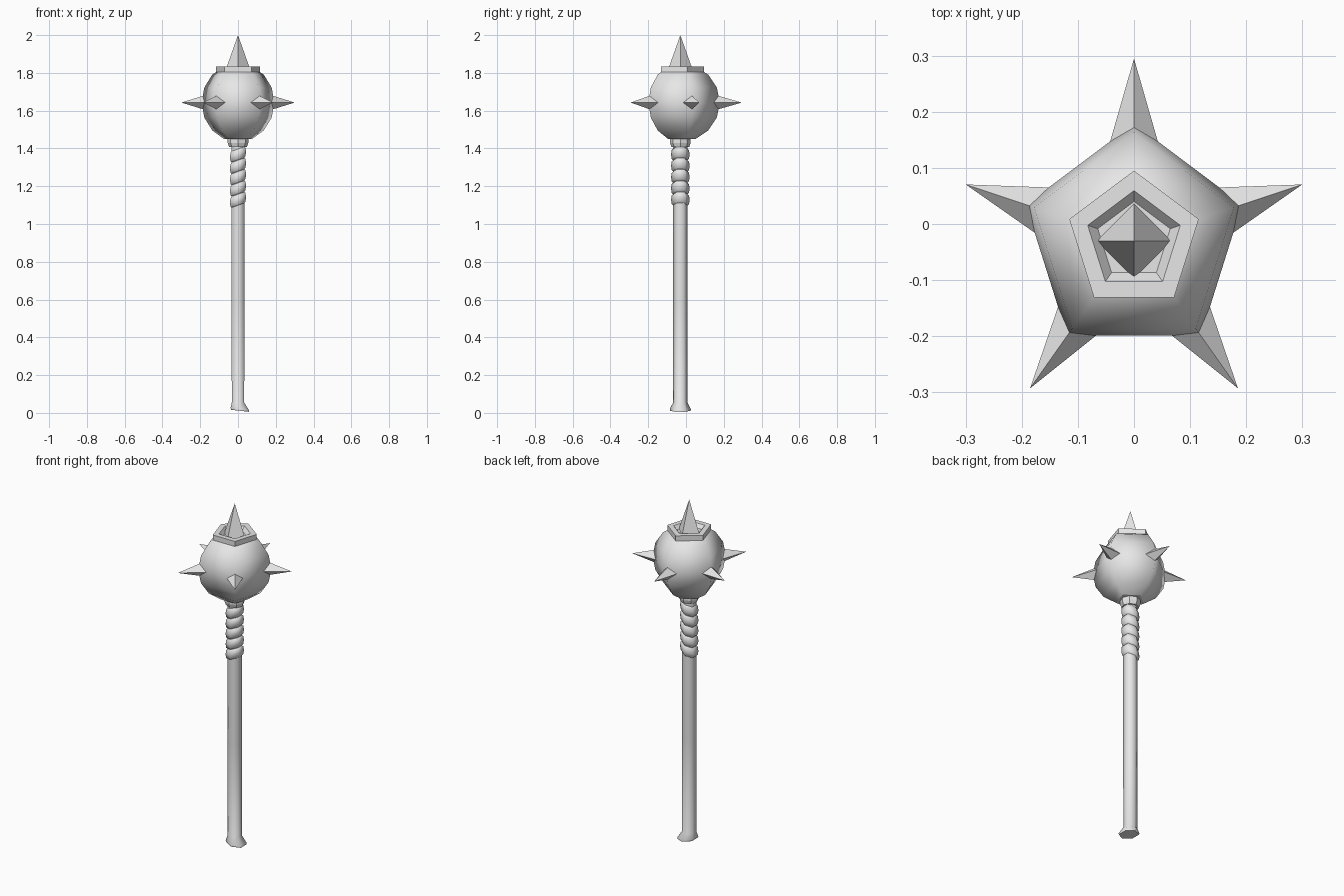
import bpy, bmesh
from math import pi, sin, cos, radians
from mathutils import Matrix, Vector

cube = bpy.data.objects.get("Cube")
if cube:
    bpy.data.objects.remove(cube)

AXIS_Y = -0.03      # the weapon's long axis
HEAD_Z = 1.643      # centre of the spiked ball
HEAD_R = 0.209
SQUEEZE = 0.97      # the head is slightly narrow across x

grey = bpy.data.materials.new("plain_grey")
grey.use_nodes = True
grey.diffuse_color = (0.8, 0.8, 0.8, 1)
grey.node_tree.nodes["Principled BSDF"].inputs["Base Color"].default_value = (0.8, 0.8, 0.8, 1)


def finish(name, bm, smooth):
    bmesh.ops.recalc_face_normals(bm, faces=bm.faces)
    for f in bm.faces:
        f.smooth = smooth
    mesh = bpy.data.meshes.new(name)
    bm.to_mesh(mesh)
    bm.free()
    mesh.materials.append(grey)
    ob = bpy.data.objects.new(name, mesh)
    bpy.context.collection.objects.link(ob)
    return ob


def lathe(name, rings, sides, smooth=False, caps=(True, True), squeeze=1):
    """Each ring is (radius, z, x shift, slope along x); a corner points to +y."""
    bm = bmesh.new()
    loops = []
    for r, z, *extra in rings:
        dx, slope = extra or (0, 0)
        loop = []
        for i in range(sides):
            a = pi / 2 + 2 * pi * i / sides
            x = r * cos(a) * squeeze
            loop.append(bm.verts.new((x + dx, AXIS_Y + r * sin(a), z + slope * x)))
        loops.append(loop)
    for low, high in zip(loops, loops[1:]):
        for i in range(sides):
            j = (i + 1) % sides
            bm.faces.new((low[i], low[j], high[j], high[i]))
    for use, loop in zip(caps, (loops[0], loops[-1])):
        if use:
            bm.faces.new(loop)
    ob = finish(name, bm, smooth)
    if smooth:      # flat end caps stay crisp
        for f in ob.data.polygons:
            if len(f.vertices) != 4:
                f.use_smooth = False
    return ob


def spike(name, base, tip, size):
    """Four-sided spike from base to tip, with a diamond base."""
    base, tip = Vector(base), Vector(tip)
    axis = (tip - base).normalized()
    side = Vector((1, 0, 0)) if abs(axis.z) > 0.9 else axis.cross(Vector((0, 0, 1))).normalized()
    up = side.cross(axis)
    bm = bmesh.new()
    foot = [bm.verts.new(base + d * size) for d in (side, up, -side, -up)]
    top = bm.verts.new(tip)
    bm.faces.new(foot)
    for i in range(4):
        bm.faces.new((foot[i], foot[(i + 1) % 4], top))
    finish(name, bm, False)


# Shaft with a skewed, flared butt
lathe("shaft", [(0.054, 0.011, 0.011, -0.11), (0.056, 0.02, 0.009, -0.1),
                (0.038, 0.055, 0, 0), (0.039, 0.6, 0, 0), (0.039, 1.42, 0, 0)],
      6, smooth=True)

# Tilted grip bands below the head
BANDS, PITCH = 5, 0.06
for k in range(BANDS):
    z = 1.128 + k * PITCH
    lathe(f"grip_band_{k + 1}",
          [(r, z + h * PITCH, 0, 0.35) for r, h in
           ((0.038, -0.5), (0.046, -0.38), (0.049, 0), (0.046, 0.38), (0.038, 0.5))],
          6, smooth=True)

# Collar joining shaft and head
lathe("collar", [(0.047, 1.408), (0.055, 1.43), (0.055, 1.452)], 8)

# Five-sided ball, open at the crown where the rim sits
ball = [(HEAD_R * cos(radians(a)), HEAD_Z + HEAD_R * sin(radians(a)))
        for a in (-67.5, -45, -22.5, 0, 22.5, 45)]
lathe("head_ball", ball + [(0.12, 1.808)], 5, smooth=True, caps=(True, False), squeeze=SQUEEZE)

# Raised rim with a recessed floor
lathe("crown_rim", [(0.125, 1.8), (0.125, 1.835), (0.0895, 1.835), (0.07, 1.814)],
      5, squeeze=SQUEEZE)

# Spikes: one on top, one on each corner of the ball
spike("top_spike", (0, AXIS_Y, 1.812), (0, AXIS_Y, 2.0), 0.067)
for k in range(5):
    a = pi / 2 + 2 * pi * k / 5
    way = Vector((cos(a) * SQUEEZE, sin(a), 0))
    centre = Vector((0, AXIS_Y, HEAD_Z))
    spike(f"side_spike_{k + 1}", centre + way * 0.165, centre + way * 0.325, 0.046)
